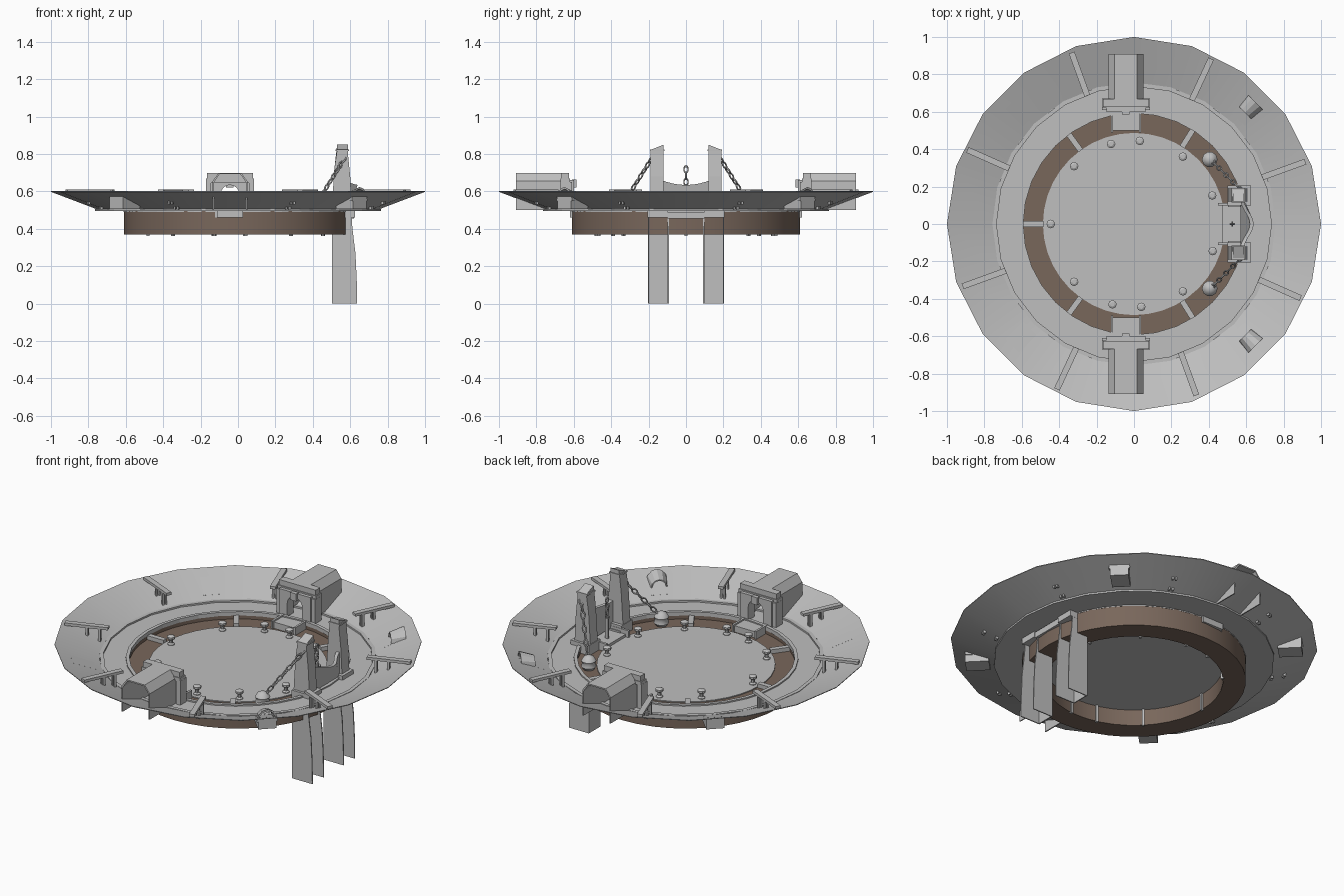
import bpy, bmesh, math
from mathutils import Vector, Matrix

old = bpy.data.objects.get("Cube")
if old:
    bpy.data.objects.remove(old)


def material(name, rgb):
    m = bpy.data.materials.new(name)
    m.use_nodes = True
    m.diffuse_color = (*rgb, 1)
    m.node_tree.nodes["Principled BSDF"].inputs["Base Color"].default_value = (*rgb, 1)
    return m


STONE = material("pale grey", (0.52, 0.52, 0.52))
EARTH = material("brown", (0.19, 0.135, 0.105))


def finish(name, bm, mat=STONE, smooth=None):
    bmesh.ops.recalc_face_normals(bm, faces=bm.faces)
    me = bpy.data.meshes.new(name)
    bm.to_mesh(me)
    bm.free()
    me.materials.append(mat)
    ob = bpy.data.objects.new(name, me)
    bpy.context.collection.objects.link(ob)
    if smooth:
        bpy.ops.object.select_all(action="DESELECT")
        ob.select_set(True)
        bpy.context.view_layer.objects.active = ob
        bpy.ops.object.shade_smooth_by_angle(angle=math.radians(smooth))
    return ob


def lathe(name, profile, sides, mat=STONE, closed=True, at=(0, 0), smooth=None):
    """Revolve (radius, height) points about a vertical axis."""
    bm = bmesh.new()
    rings = []
    for r, z in profile:
        rings.append([bm.verts.new((at[0] + r * math.cos(i * math.tau / sides),
                                    at[1] + r * math.sin(i * math.tau / sides), z))
                      for i in range(sides)])
    pairs = list(zip(rings, rings[1:] + rings[:1] if closed else rings[1:]))
    for a, b in pairs:
        for i in range(sides):
            j = (i + 1) % sides
            bm.faces.new((a[i], a[j], b[j], b[i]))
    if not closed:
        bm.faces.new(rings[0])
        bm.faces.new(rings[-1])
    return finish(name, bm, mat, smooth)


def prism(name, pts, t0, t1, place, mat=STONE, smooth=None):
    """Extrude a flat outline from t0 to t1; place(a, b, t) gives the position."""
    bm = bmesh.new()
    ends = [[bm.verts.new(place(a, b, t)) for a, b in pts] for t in (t0, t1)]
    for e in ends:
        bm.faces.new(e)
    for i in range(len(pts)):
        j = (i + 1) % len(pts)
        bm.faces.new((ends[0][i], ends[0][j], ends[1][j], ends[1][i]))
    return finish(name, bm, mat, smooth)


def radial(angle):
    """Place (radius, height, sideways) along a spoke at an angle in degrees."""
    c, s = math.cos(math.radians(angle)), math.sin(math.radians(angle))
    return lambda r, z, t: (r * c - t * s, r * s + t * c, z)


def rect(a0, b0, a1, b1):
    return [(a0, b0), (a1, b0), (a1, b1), (a0, b1)]


# Sloping outer bowl, flat walkway and its two kerbs
lathe("outer_bowl", [(0.755, 0.505), (1.0, 0.598), (1.0, 0.602), (0.755, 0.511)], 20, smooth=30)
lathe("walkway", [(0.60, 0.495), (0.765, 0.495), (0.765, 0.505), (0.60, 0.505)], 24)
lathe("outer_kerb", [(0.735, 0.50), (0.757, 0.50), (0.757, 0.515), (0.735, 0.515)], 24)
lathe("inner_kerb", [(0.592, 0.49), (0.612, 0.49), (0.612, 0.513), (0.592, 0.513)], 32)

# Brown ring foundation and the central floor
lathe("ring_foundation", [(0.485, 0.37), (0.61, 0.37), (0.61, 0.50), (0.595, 0.50),
                          (0.595, 0.468), (0.485, 0.468)], 40, EARTH, smooth=30)
lathe("arena_floor", [(0.487, 0.466), (0.487, 0.474)], 40, closed=False)

# Spoke bars across the ring
for angle in (58, 126, 180, 234, 302):
    prism("spoke_bar", rect(0.485, 0.46, 0.605, 0.492), -0.015, 0.015, radial(angle))

# Short bollards round the floor edge, with stems below
for angle in (20, 54, 86, 106, 136, 180, 224, 255, 275, 306, 341):
    x, y, _ = radial(angle)(0.445, 0, 0)
    lathe("bollard", [(0.02, 0.47), (0.02, 0.478), (0.011, 0.485), (0.011, 0.502),
                      (0.023, 0.510), (0.023, 0.522), (0.012, 0.528)], 8, closed=False, at=(x, y))
    prism("wall_stem", rect(0.474, 0.363, 0.49, 0.468), -0.007, 0.007, radial(angle))

# Beams on posts over the bowl
for angle in (20, 65, 110, 156, 200, 245, 290, 336):
    place = radial(angle)
    prism("bowl_beam", rect(0.73, 0.595, 0.975, 0.611), -0.016, 0.016, place)
    for r in (0.78, 0.85):
        for side in (-0.009, 0.009):
            prism("beam_post", rect(r - 0.007, 0.50 + (r - 0.77) * 0.37, r + 0.007, 0.597),
                  side - 0.005, side + 0.005, place)

# Chutes let into the bowl, flared hoods on the left-hand pair
for angle in (45, 135, 225, 315):
    place = radial(angle)
    prism("bowl_chute", [(0.79, 0.507), (0.92, 0.507), (0.92, 0.577), (0.79, 0.528)],
          -0.05, 0.05, place)
    if angle in (45, 315):
        arc = [(0.045 * math.cos(i * math.pi / 6), 0.045 * math.sin(i * math.pi / 6)) for i in range(7)]
        hood = arc + [(a * 0.85, b * 0.85) for a, b in reversed(arc)]
        prism("chute_hood", hood, 0.84, 0.92,
              lambda a, b, t, p=place: p(t, 0.55 + b * (1 + (t - 0.84) * 8), a * (1 + (t - 0.84) * 4)))

# Gatehouses at front and back: arched facade, cornice and tunnel
CX = -0.043
arch = [(0.05 * math.cos(i * math.pi / 8), 0.585 + 0.05 * math.sin(i * math.pi / 8)) for i in range(9)]
facade = [(-0.05, 0.50), (-0.105, 0.50), (-0.105, 0.66), (0.105, 0.66), (0.105, 0.50), (0.05, 0.50)] + arch
roof = [(-0.093, 0.50), (-0.093, 0.655), (-0.06, 0.70), (0.06, 0.70), (0.093, 0.655), (0.093, 0.50)]
shell = roof + [(a * 0.93, b - 0.008 if b > 0.6 else b) for a, b in reversed(roof)]
for s in (-1, 1):
    def gate(a, b, t, s=s):
        return (CX + a, s * t, b)
    prism("gate_facade", facade, 0.60, 0.66, gate)
    prism("gate_cornice", rect(-0.128, 0.645, 0.128, 0.668), 0.62, 0.672, gate)
    prism("gate_parapet", rect(-0.122, 0.668, 0.122, 0.70), 0.625, 0.668, gate)
    prism("gate_tunnel", shell, 0.64, 0.91, gate)
    prism("gate_keystone", rect(-0.02, 0.62, 0.02, 0.665), 0.585, 0.61, gate)
    prism("gate_threshold", rect(-0.07, 0.46, 0.07, 0.506), 0.50, 0.62, gate)
    for x in (-0.115, 0.115):
        prism("gate_pilaster", rect(x - 0.014, 0.50, x + 0.014, 0.65), 0.61, 0.67, gate)
    for x in (-0.075, 0.075):
        prism("threshold_wall", rect(x - 0.006, 0.46, x + 0.006, 0.515), 0.49, 0.60, gate)


def chain(name, start, end, links):
    a, b = Vector(start), Vector(end)
    step = (b - a) / links
    turn = step.to_track_quat("X", "Z").to_matrix().to_4x4()
    bm = bmesh.new()
    n, m = 10, 5
    for k in range(links):
        mat = Matrix.Translation(a + step * (k + 0.5)) @ turn @ Matrix.Rotation(k % 2 * math.pi / 2, 4, "X")
        grid = []
        for i in range(n):
            u = i * math.tau / n
            row = []
            for j in range(m):
                v = j * math.tau / m
                w = 1 + 0.38 * math.cos(v)
                p = Vector((step.length * 0.5 * w * math.cos(u), 0.011 * w * math.sin(u), 0.005 * math.sin(v)))
                row.append(bm.verts.new(mat @ p))
            grid.append(row)
        for i in range(n):
            for j in range(m):
                i2, j2 = (i + 1) % n, (j + 1) % m
                bm.faces.new((grid[i][j], grid[i2][j], grid[i2][j2], grid[i][j2]))
    return finish(name, bm, smooth=60)


# Left side entrance: twin pylons on open channel legs, chains and anchors
leg = [(0.503, 0), (0.637, 0), (0.635, 0.12), (0.628, 0.27), (0.612, 0.40), (0.605, 0.50), (0.503, 0.50)]
pylon = [(0.50, 0.48), (0.61, 0.48), (0.60, 0.68), (0.588, 0.80), (0.587, 0.85), (0.53, 0.85), (0.515, 0.72)]
for s in (-1, 1):
    def across(a, b, t, s=s):
        return (a, s * t, b)
    for y in (0.092, 0.198):
        prism("leg_side", leg, y, y + 0.006, across)
    prism("leg_web", rect(0.503, 0, 0.509, 0.50), 0.092, 0.204, across)
    prism("pylon", pylon, 0.12, 0.19,
          lambda a, b, t, s=s: (a, s * t, b - (0.4 * (t - 0.12) if b > 0.84 else 0)))
    prism("pylon_band", rect(0.522, 0.815, 0.594, 0.825), 0.116, 0.192, across)
    prism("pylon_foot", rect(0.50, 0.46, 0.625, 0.53), 0.10, 0.205, across)
    chain("pylon_chain", (0.575, s * 0.178, 0.785), (0.41, s * 0.345, 0.52), 9)
    # Anchor block with a rounded cap
    lathe("chain_anchor", [(0.032, 0.47), (0.042, 0.485), (0.036, 0.505), (0.042, 0.52),
                           (0.03, 0.54), (0.012, 0.55)], 10, closed=False, at=(0.405, s * 0.345), smooth=40)
    prism("entrance_rail", rect(0.45, 0.46, 0.61, 0.515), 0.098, 0.112, across)

# Saddle-shaped gate, landing and hook between the pylons
dip = [(-0.125 + 0.025 * i, 0.635 + 1.5 * (-0.125 + 0.025 * i) ** 2) for i in range(11)]
prism("saddle_gate", [(-0.125, 0.50)] + dip + [(0.125, 0.50)], 0.595, 0.615,
      lambda a, b, t: (t + 0.025 * math.cos(a * 25), a, b))
prism("entrance_landing", rect(0.47, 0.455, 0.62, 0.49), -0.10, 0.10, lambda a, b, t: (a, t, b))
chain("hook_chain", (0.525, 0, 0.735), (0.525, 0, 0.60), 4)
prism("hook_post", rect(0.515, 0.48, 0.535, 0.61), -0.006, 0.006, lambda a, b, t: (a, t, b))
